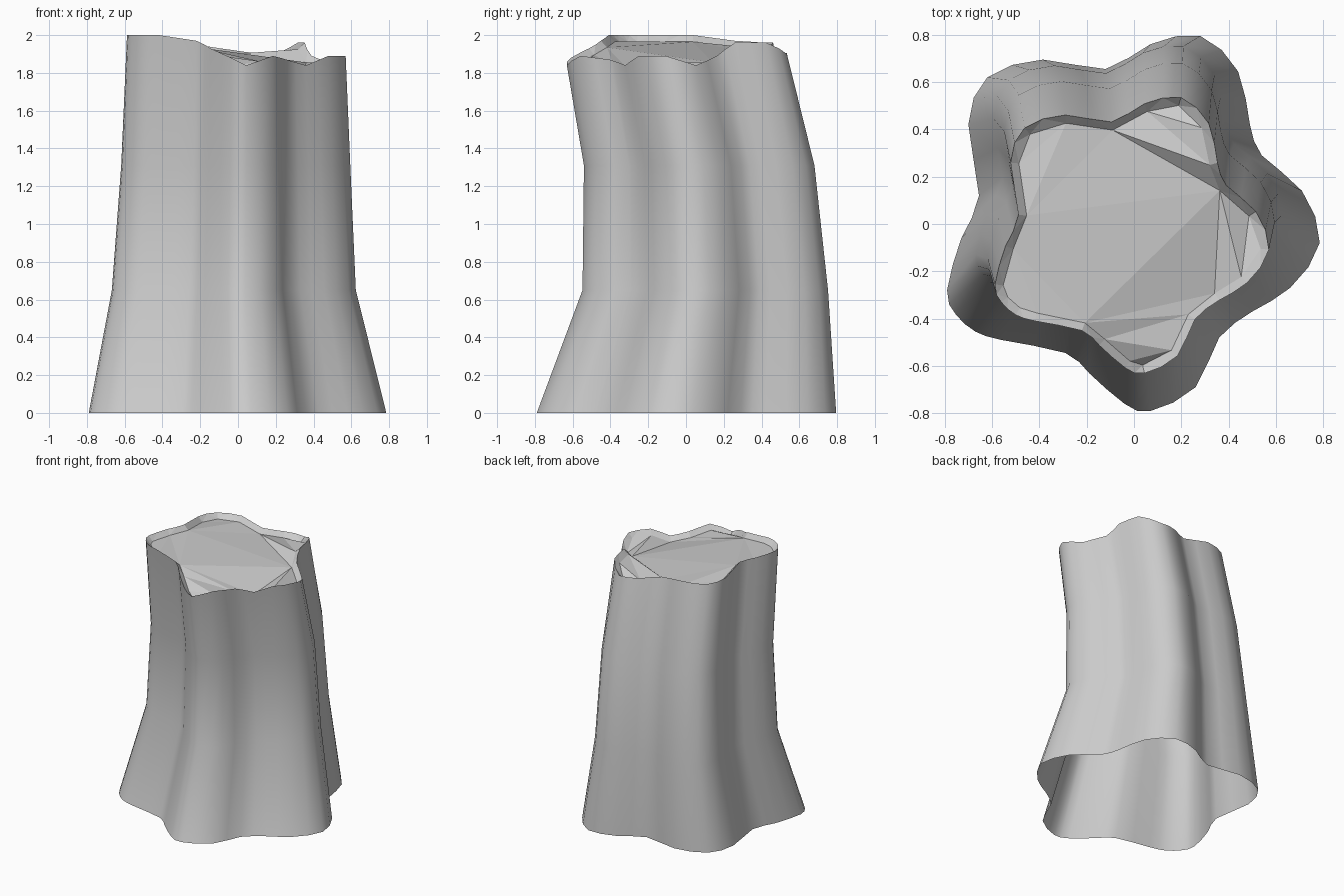
import bpy
import bmesh
from mathutils import Vector

cube = bpy.data.objects.get("Cube")
if cube:
    bpy.data.objects.remove(cube, do_unlink=True)

# Ridges and hollows around the base: x, y, and height of the rim above
RIDGES = [
    (.785, -.08, 1.89), (.71, .14, 1.84), (.54, .29, 1.89), (.49, .42, 1.96),
    (.44, .645, 1.96), (.28, .795, 1.9), (.07, .76, 1.91), (-.12, .655, 1.93),
    (-.385, .695, 1.96), (-.62, .62, 1.96), (-.7, .42, 1.97), (-.655, .12, 2),
    (-.73, -.06, 2), (-.79, -.28, 2), (-.755, -.38, 2), (-.67, -.455, 2),
    (-.56, -.49, 2), (-.29, -.545, 1.97), (-.19, -.63, 1.93), (-.04, -.76, 1.88),
    (.07, -.79, 1.84), (.26, -.69, 1.89), (.36, -.48, 1.87), (.5, -.37, 1.84),
    (.66, -.27, 1.89),
]
# Ridges where the cut floor touches the rim; the rest border small pockets
FLOOR = (2, 7, 11, 17, 23)


def refine(points):
    """Insert a smooth midpoint between each pair of points of a closed loop."""
    result = []
    size = len(points)
    for i, p in enumerate(points):
        before, after, beyond = points[i - 1], points[(i + 1) % size], points[(i + 2) % size]
        result += [p, (p + after) * 0.5625 - (before + beyond) * 0.0625]
    return result


def straight_midpoints(points):
    result = []
    for i, p in enumerate(points):
        result += [p, (p + points[(i + 1) % len(points)]) / 2]
    return result


outline = refine([Vector((x, y)) for x, y, _ in RIDGES])
rim_heights = straight_midpoints([z for _, _, z in RIDGES])
count = len(outline)
sides = len(RIDGES)


def trunk_ring(scale, shift, heights):
    """Base outline shrunk and leaned over at the given heights."""
    return [(*(p * scale + Vector(shift)), z) for p, z in zip(outline, heights)]


def inner_edge(ring, width, drop):
    """Rim corners moved inwards and down."""
    corners = [Vector(co) for co in ring[::2]]
    result = []
    for i, p in enumerate(corners):
        along = corners[(i + 1) % sides] - corners[i - 1]
        inward = Vector((-along.y, along.x, 0)).normalized()
        result.append(p + inward * width - Vector((0, 0, drop)))
    return result


# Open-bottomed trunk wall
bm = bmesh.new()
rings = [
    trunk_ring(1, (0, 0), [0] * count),
    trunk_ring(0.82, (-0.02, 0.1), [0.65] * count),
    trunk_ring(0.77, (-0.01, 0.068), [1.31] * count),
    trunk_ring(0.735, (-0.007, -0.05), rim_heights),
]
loops = [[bm.verts.new(co) for co in ring] for ring in rings]
for lower, upper in zip(loops, loops[1:]):
    for i in range(count):
        j = (i + 1) % count
        bm.faces.new((lower[i], lower[j], upper[j], upper[i])).smooth = True

# Narrow flat rim
edge = loops[-1]
inner = [bm.verts.new(co) for co in inner_edge(rings[-1], 0.035, 0.035)]
top = []
for i in range(sides):
    j = (i + 1) % sides
    top.append(bm.faces.new((edge[2 * i], edge[2 * i + 1], edge[2 * j], inner[j], inner[i])))

# Faceted floor with a pocket beside each of its long edges
top.append(bm.faces.new([inner[i] for i in FLOOR]))
for start, end in zip(FLOOR, FLOOR[1:] + FLOOR[:1]):
    span = (end - start) % sides
    top.append(bm.faces.new([inner[(start + k) % sides] for k in range(span + 1)]))
bmesh.ops.triangulate(bm, faces=top)

mesh = bpy.data.meshes.new("stump")
bm.to_mesh(mesh)
bm.free()
stump = bpy.data.objects.new("stump", mesh)
bpy.context.collection.objects.link(stump)

# Plain grey surface
grey = bpy.data.materials.new("light_grey")
grey.use_nodes = True
colour = (0.6, 0.6, 0.6, 1)
grey.diffuse_color = colour
grey.node_tree.nodes["Principled BSDF"].inputs["Base Color"].default_value = colour
mesh.materials.append(grey)
